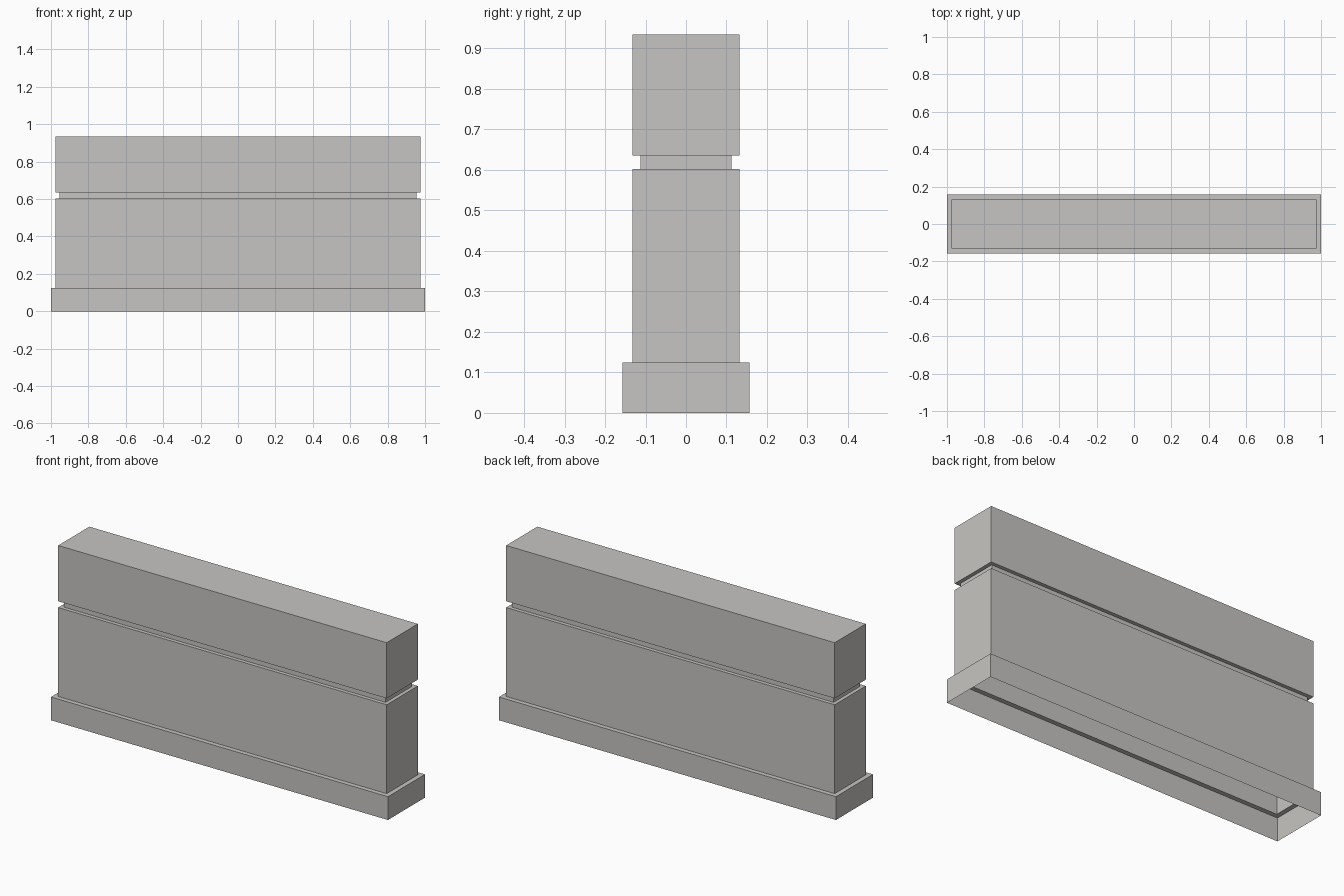
import bpy, bmesh

if "Cube" in bpy.data.objects:
    bpy.data.objects.remove(bpy.data.objects["Cube"])

# One flat stone colour
stone = bpy.data.materials.new("light_grey_stone")
stone.diffuse_color = (0.57, 0.56, 0.54, 1)
stone.use_nodes = True
stone.node_tree.nodes["Principled BSDF"].inputs["Base Color"].default_value = stone.diffuse_color

# Wall section from the ground up: (half length x, half depth y, height z)
SECTION = [
    (1.0, 0.157, 0.0), (1.0, 0.157, 0.125),            # plinth
    (0.975, 0.132, 0.125), (0.975, 0.132, 0.602),      # wall body
    (0.955, 0.112, 0.602), (0.955, 0.112, 0.636),      # recessed groove
    (0.975, 0.132, 0.636), (0.975, 0.132, 0.935),      # top block
]


def ring(bm, hx, hy, z):
    return [bm.verts.new((sx * hx, sy * hy, z))
            for sx, sy in ((-1, -1), (1, -1), (1, 1), (-1, 1))]


# Hollow shell, open underneath, closed on top
bm = bmesh.new()
rings = [ring(bm, *s) for s in SECTION]
for low, high in zip(rings, rings[1:]):
    for i in range(4):
        j = (i + 1) % 4
        bm.faces.new((low[i], low[j], high[j], high[i]))
bm.faces.new(rings[-1])

mesh = bpy.data.meshes.new("low_wall")
bm.to_mesh(mesh)
bm.free()
mesh.materials.append(stone)
wall = bpy.data.objects.new("low_wall", mesh)
bpy.context.collection.objects.link(wall)
